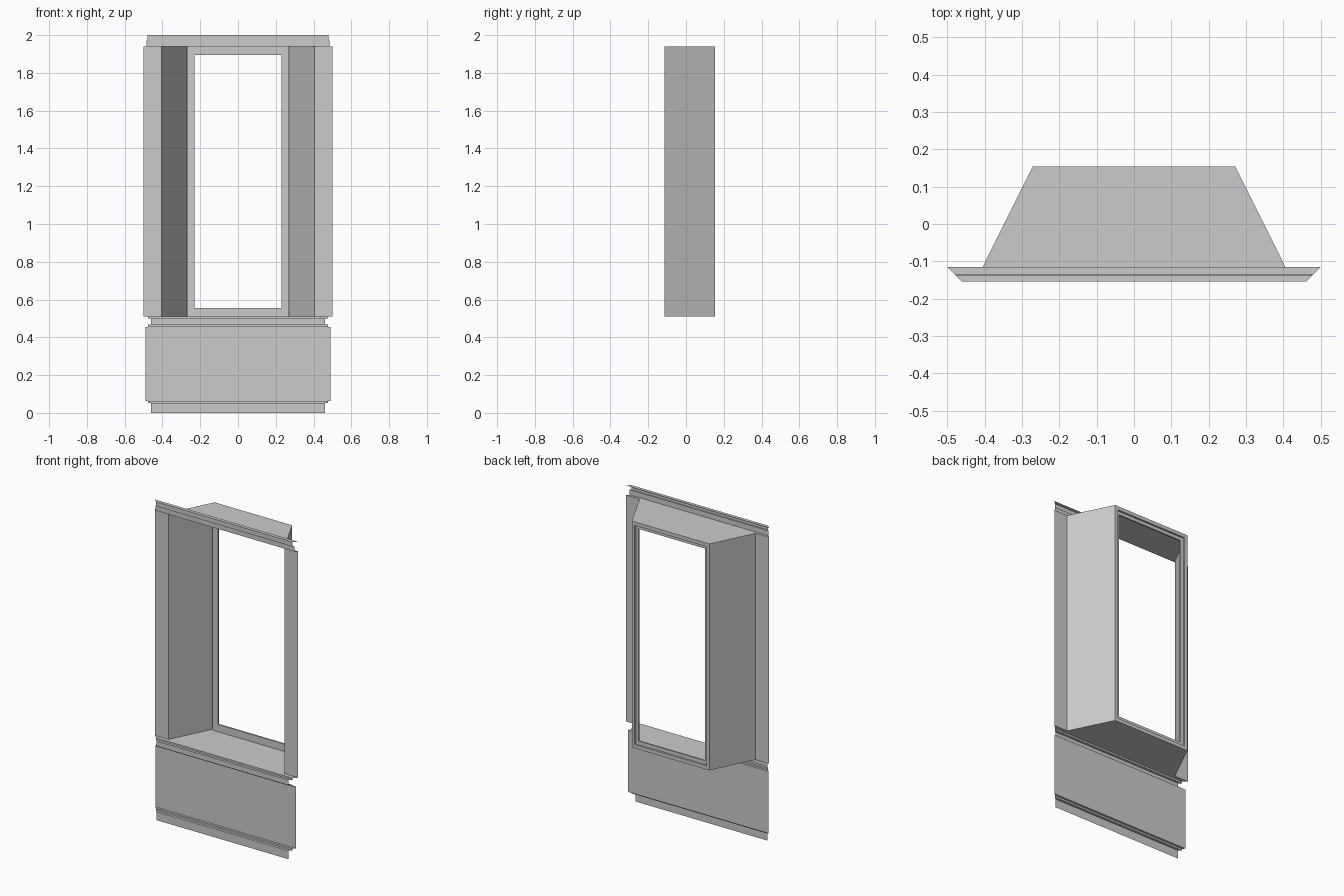
import bpy

if "Cube" in bpy.data.objects:
    bpy.data.objects.remove(bpy.data.objects["Cube"])

WALL_Y, BACK_Y = -0.115, 0.154      # wall plane and window plane
LOW, HIGH = 0.51, 1.94              # bottom and top of the window bay


def add_mesh(name, verts, faces):
    mesh = bpy.data.meshes.new(name)
    mesh.from_pydata(verts, [], faces)
    mesh.update()
    obj = bpy.data.objects.new(name, mesh)
    bpy.context.collection.objects.link(obj)
    return obj


def mitred_strip(name, profile):
    """Sweep a (y, z) profile along x with 45 degree mitred ends."""
    verts = []
    for y, z in profile:
        half = 0.5 + (y - WALL_Y)
        verts += [(-half, y, z), (half, y, z)]
    faces = [(2*i, 2*i+1, 2*i+3, 2*i+2) for i in range(len(profile) - 1)]
    return add_mesh(name, verts, faces)


def ring_loft(name, rings, closed=False):
    """Join rectangular loops given as (half width, z low, z high, y)."""
    verts = []
    for h, lo, hi, y in rings:
        verts += [(-h, y, lo), (h, y, lo), (h, y, hi), (-h, y, hi)]
    n = len(rings)
    faces = []
    for r in range(n if closed else n - 1):
        a, b = 4*r, 4*((r + 1) % n)
        for i in range(4):
            j = (i + 1) % 4
            faces.append((a+i, a+j, b+j, b+i))
    return add_mesh(name, verts, faces)


# Lower wall: skirting, recessed panel and sill moulding
mitred_strip("lower_wall_panel", [
    (-0.154, 0.0), (-0.154, 0.053), (-0.138, 0.053), (-0.138, 0.064),
    (-0.124, 0.064), (-0.124, 0.456), (-0.138, 0.456), (-0.138, 0.467),
    (-0.154, 0.467), (-0.154, 0.499), (-0.138, 0.499), (-0.138, LOW),
    (WALL_Y, LOW)])

# Top cornice
mitred_strip("top_cornice", [
    (WALL_Y, HIGH), (-0.13, HIGH), (-0.13, 1.972), (-0.137, 1.972),
    (-0.137, 2.0), (WALL_Y, 2.0)])

# Flat wall strips either side of the bay
for side, x0, x1 in (("left", -0.5, -0.405), ("right", 0.405, 0.5)):
    add_mesh(side + "_wall_strip",
             [(x0, WALL_Y, LOW), (x1, WALL_Y, LOW),
              (x1, WALL_Y, HIGH), (x0, WALL_Y, HIGH)], [(0, 1, 2, 3)])

# Splayed reveal narrowing toward the window
ring_loft("window_reveal", [(0.405, LOW, HIGH, WALL_Y), (0.271, LOW, HIGH, BACK_Y)])

# Window frame with a rebate on the back
ring_loft("window_frame", [
    (0.271, LOW, HIGH, 0.132),
    (0.231, 0.556, 1.896, 0.132),
    (0.231, 0.556, 1.896, 0.142),
    (0.251, 0.533, 1.917, 0.142),
    (0.251, 0.533, 1.917, BACK_Y),
    (0.271, LOW, HIGH, BACK_Y)], closed=True)
